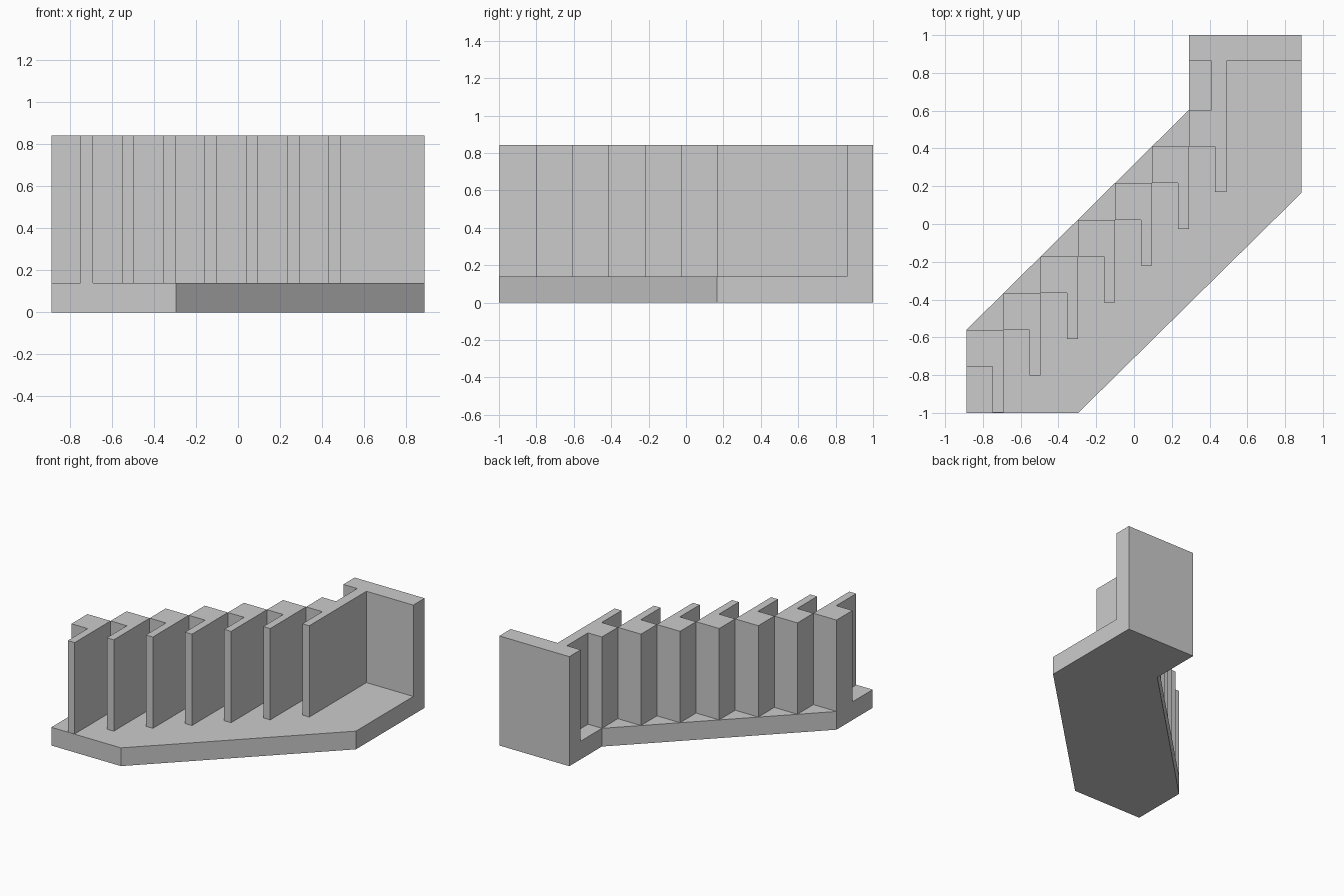
import bpy
import bmesh

cube = bpy.data.objects.get("Cube")
if cube:
    bpy.data.objects.remove(cube, do_unlink=True)

grey = bpy.data.materials.new("plain_grey")
grey.use_nodes = True
COLOUR = (0.6, 0.6, 0.6, 1)
grey.diffuse_color = COLOUR
grey.node_tree.nodes["Principled BSDF"].inputs["Base Color"].default_value = COLOUR

BASE_TOP, TOP = 0.14, 0.842


def prism(name, outline, z0, z1):
    """Extrude a plan outline (counter-clockwise) from z0 to z1."""
    bm = bmesh.new()
    face = bm.faces.new([bm.verts.new((x, y, z0)) for x, y in outline])
    extruded = bmesh.ops.extrude_face_region(bm, geom=[face], use_keep_orig=True)
    for v in extruded["geom"]:
        if isinstance(v, bmesh.types.BMVert):
            v.co.z = z1
    bmesh.ops.recalc_face_normals(bm, faces=bm.faces)
    mesh = bpy.data.meshes.new(name)
    bm.to_mesh(mesh)
    bm.free()
    mesh.materials.append(grey)
    obj = bpy.data.objects.new(name, mesh)
    bpy.context.collection.objects.link(obj)
    return obj


# Slanted floor slab
prism("base", [(-0.887, -1), (-0.295, -1), (0.887, 0.165), (0.887, 1),
               (0.292, 1), (0.292, 0.605), (-0.887, -0.56)], 0, BASE_TOP)

# Tall end wall, standing on the floor slab
prism("back_wall", [(0.292, 0.862), (0.887, 0.862), (0.887, 1), (0.292, 1)],
      BASE_TOP, TOP)

# Stepped row of hooked dividers, the last one running on to the end wall
COUNT, STEP_X, STEP_Y = 7, 0.1965, 0.1942
for i in range(COUNT):
    x, y = -0.887 + i * STEP_X, -0.755 + i * STEP_Y
    right, back = x + STEP_X, y + STEP_Y
    outline = [(x, y), (x + 0.138, y), (x + 0.138, y - 0.242), (right, y - 0.242)]
    if i < COUNT - 1:
        outline += [(right, back), (x, back)]
    else:
        outline += [(right, 0.862), (x + 0.118, 0.862), (x + 0.118, back), (x, back)]
    prism(f"divider_{i + 1}", outline, BASE_TOP, TOP)
